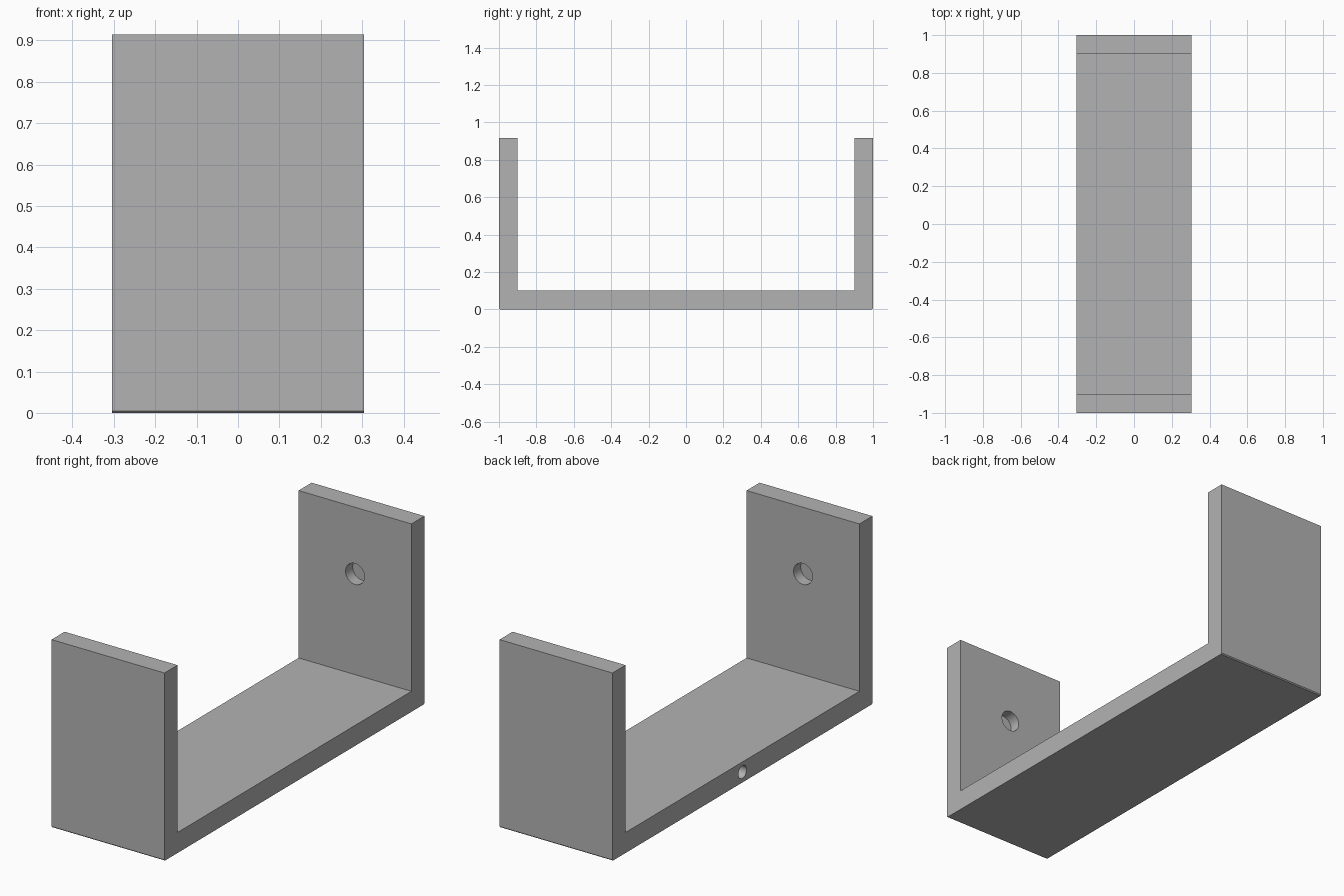
import bpy, bmesh, math
from mathutils import Matrix

if "Cube" in bpy.data.objects:
    bpy.data.objects.remove(bpy.data.objects["Cube"])

HALF_X, HEIGHT, WALL, CHAMFER = 0.304, 0.915, 0.1, 0.005

grey = bpy.data.materials.new("plain grey")
grey.diffuse_color = (0.45, 0.45, 0.45, 1)
grey.use_nodes = True
grey.node_tree.nodes["Principled BSDF"].inputs["Base Color"].default_value = grey.diffuse_color


def make_object(name, bm):
    bmesh.ops.recalc_face_normals(bm, faces=bm.faces)
    mesh = bpy.data.meshes.new(name)
    bm.to_mesh(mesh)
    bm.free()
    mesh.materials.append(grey)
    obj = bpy.data.objects.new(name, mesh)
    bpy.context.collection.objects.link(obj)
    return obj


# U-shaped bracket: half profile in the y-z plane, mirrored and extruded along x
half = [(1 - CHAMFER, 0), (1, CHAMFER), (1, HEIGHT), (1 - WALL, HEIGHT), (1 - WALL, WALL)]
profile = half + [(-y, z) for y, z in reversed(half)]
bm = bmesh.new()
face = bm.faces.new([bm.verts.new((-HALF_X, y, z)) for y, z in profile])
ext = bmesh.ops.extrude_face_region(bm, geom=[face])
bmesh.ops.translate(bm, vec=(2 * HALF_X, 0, 0),
                    verts=[v for v in ext["geom"] if isinstance(v, bmesh.types.BMVert)])
bracket = make_object("bracket", bm)


def drill(name, centre, axis, radius, depth):
    """Cut a blind round hole; the cutter reaches depth to both sides of centre."""
    bm = bmesh.new()
    rot = Matrix.Rotation(math.pi / 2, 4, axis)
    bmesh.ops.create_cone(bm, cap_ends=True, segments=40, radius1=radius, radius2=radius,
                          depth=2 * depth, matrix=Matrix.Translation(centre) @ rot)
    cutter = make_object(name, bm)
    cutter.hide_render = True
    cutter.hide_viewport = True
    mod = bracket.modifiers.new(name, 'BOOLEAN')
    mod.operation = 'DIFFERENCE'
    mod.solver = 'EXACT'
    mod.object = cutter


# Facing pin holes inside the two uprights
for side in (-1, 1):
    drill("pin_hole_cutter", (0, side * (1 - WALL), 0.59), 'X', 0.051, 0.055)
# Small hole in the left edge of the base
drill("edge_hole_cutter", (-HALF_X, 0, 0.051), 'Y', 0.031, 0.2)

bpy.context.view_layer.objects.active = bracket
bracket.select_set(True)
for mod in list(bracket.modifiers):
    bpy.ops.object.modifier_apply(modifier=mod.name)
bpy.ops.object.shade_smooth_by_angle(angle=math.radians(30))

# Remove the used cutters
for obj in [o for o in bpy.data.objects if o is not bracket]:
    bpy.data.objects.remove(obj)
